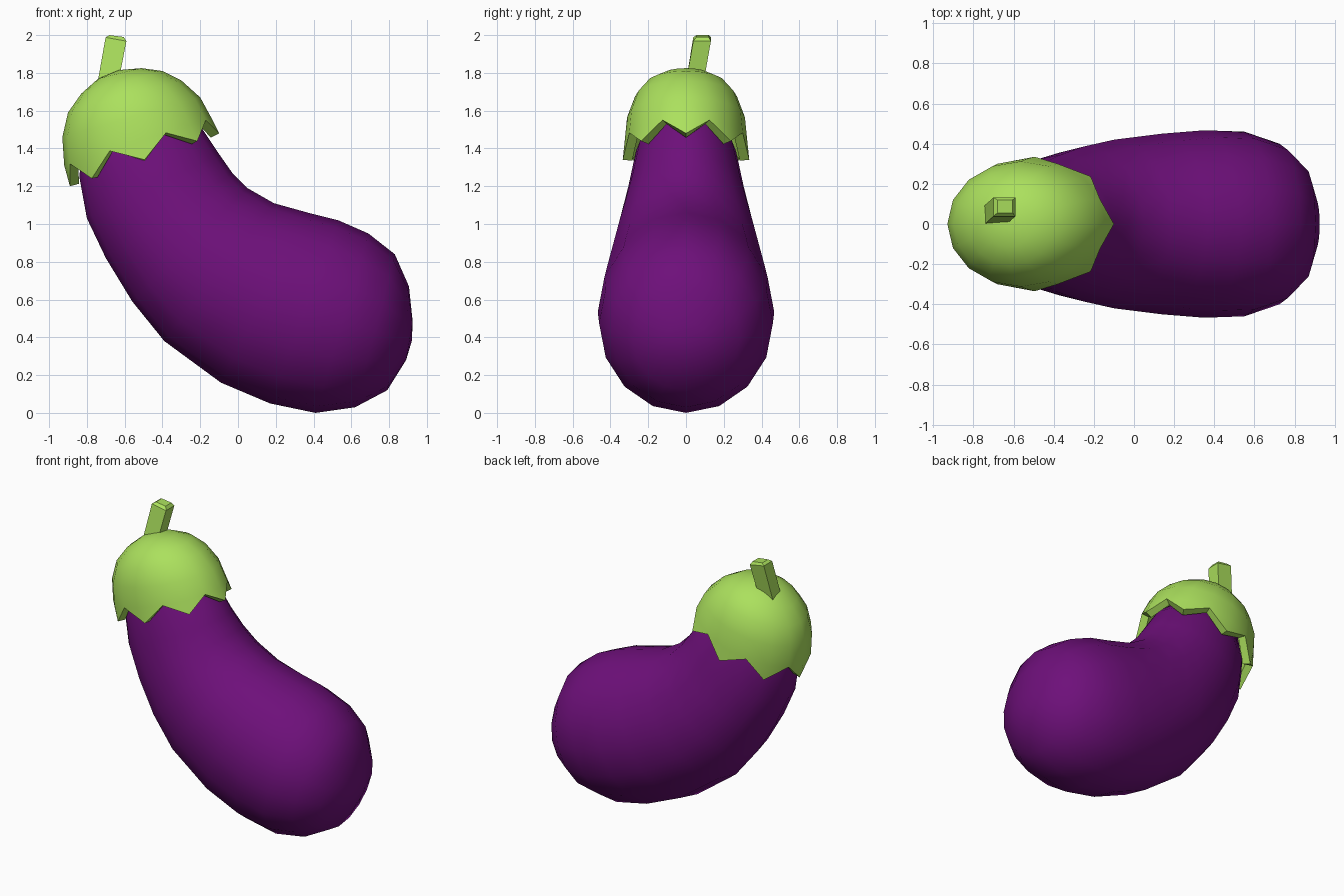
import bpy, bmesh, math
from mathutils import Vector

cube = bpy.data.objects.get("Cube")
if cube:
    bpy.data.objects.remove(cube)

SIDES = 16


def material(name, rgb):
    m = bpy.data.materials.new(name)
    m.use_nodes = True
    m.diffuse_color = (*rgb, 1)
    m.node_tree.nodes["Principled BSDF"].inputs["Base Color"].default_value = (*rgb, 1)
    return m


purple = material("aubergine purple", (0.155, 0.005, 0.195))
green = material("leaf green", (0.41, 0.75, 0.11))


def ring(bm, low, high, width):
    """Elliptical ring whose long axis runs from low to high in the xz plane."""
    low, high = Vector((low[0], 0, low[1])), Vector((high[0], 0, high[1]))
    mid, axis = (low + high) / 2, (high - low) / 2
    angles = [2 * math.pi * i / SIDES for i in range(SIDES)]
    return [bm.verts.new(mid + axis * math.cos(a) + Vector((0, width * math.sin(a), 0)))
            for a in angles]


def bridge(bm, a, b):
    n = len(a)
    for i in range(n):
        j = (i + 1) % n
        bm.faces.new((a[i], a[j], b[j], b[i]))


def fan(bm, loop, tip):
    v = bm.verts.new((tip[0], 0, tip[1]))
    for i in range(len(loop)):
        bm.faces.new((loop[i], loop[(i + 1) % len(loop)], v))


def loft(bm, sections):
    rings = [ring(bm, *s) for s in sections]
    for a, b in zip(rings, rings[1:]):
        bridge(bm, a, b)
    return rings


def finish(bm, name, mat):
    bmesh.ops.recalc_face_normals(bm, faces=bm.faces)
    mesh = bpy.data.meshes.new(name)
    bm.to_mesh(mesh)
    bm.free()
    mesh.materials.append(mat)
    obj = bpy.data.objects.new(name, mesh)
    bpy.context.collection.objects.link(obj)
    bpy.ops.object.select_all(action='DESELECT')
    obj.select_set(True)
    bpy.context.view_layer.objects.active = obj
    return obj


# Fruit body: bent loft, each section is underside point, upper point, half width
bm = bmesh.new()
body = loft(bm, [
    ((-.82, 1.45), (-.33, 1.63), .20),
    ((-.84, 1.25), (-.20, 1.52), .265),
    ((-.80, 1.03), (-.10, 1.37), .305),
    ((-.70, .82), (-.03, 1.27), .345),
    ((-.56, .59), (.05, 1.19), .385),
    ((-.39, .38), (.19, 1.11), .42),
    ((-.09, .16), (.37, 1.06), .45),
    ((.17, .05), (.53, 1.02), .467),
    ((.41, .00), (.69, .95), .46),
    ((.62, .03), (.83, .84), .40),
    ((.79, .12), (.905, .67), .285),
    ((.89, .28), (.925, .48), .12),
])
fan(bm, body[0], (-.62, 1.62))
fan(bm, body[-1], (.92, .38))
finish(bm, "fruit_body", purple)
bpy.ops.object.shade_smooth_by_angle(angle=math.radians(60))

# Leafy cap: dome with eight pointed teeth round the rim
bm = bmesh.new()
cap = loft(bm, [
    ((-.74, 1.77), (-.51, 1.825), .115),
    ((-.83, 1.69), (-.40, 1.81), .205),
    ((-.90, 1.59), (-.30, 1.76), .27),
    ((-.93, 1.46), (-.20, 1.67), .312),
    ((-.92, 1.31), (-.14, 1.56), .325),
])
fan(bm, cap[0], (-.63, 1.815))
rim = cap[-1]
tips = ring(bm, (-.89, 1.20), (-.10, 1.48), .335)
for i in range(0, SIDES, 2):
    bm.faces.new((rim[i - 1], rim[i], tips[i]))
    bm.faces.new((rim[i], rim[(i + 1) % SIDES], tips[i]))
bmesh.ops.delete(bm, geom=tips[1::2], context='VERTS')
obj = finish(bm, "leafy_cap", green)
solid = obj.modifiers.new("thickness", 'SOLIDIFY')
solid.thickness = 0.05
solid.offset = -1
bpy.ops.object.modifier_apply(modifier=solid.name)
bpy.ops.object.shade_smooth_by_angle(angle=math.radians(40))

# Stem: leaning square post with a chamfered top
bm = bmesh.new()


def square(x, y, z, half, tilt):
    return [bm.verts.new((x + sx * half, y + sy * half * .85, z - sx * tilt))
            for sx, sy in ((-1, -1), (1, -1), (1, 1), (-1, 1))]


stem = [square(-.69, .045, 1.74, .055, 0),
        square(-.646, .085, 1.978, .055, .01),
        square(-.643, .088, 1.995, .038, .005)]
for a, b in zip(stem, stem[1:]):
    bridge(bm, a, b)
bm.faces.new(stem[0])
bm.faces.new(stem[-1])
finish(bm, "stem", green)
